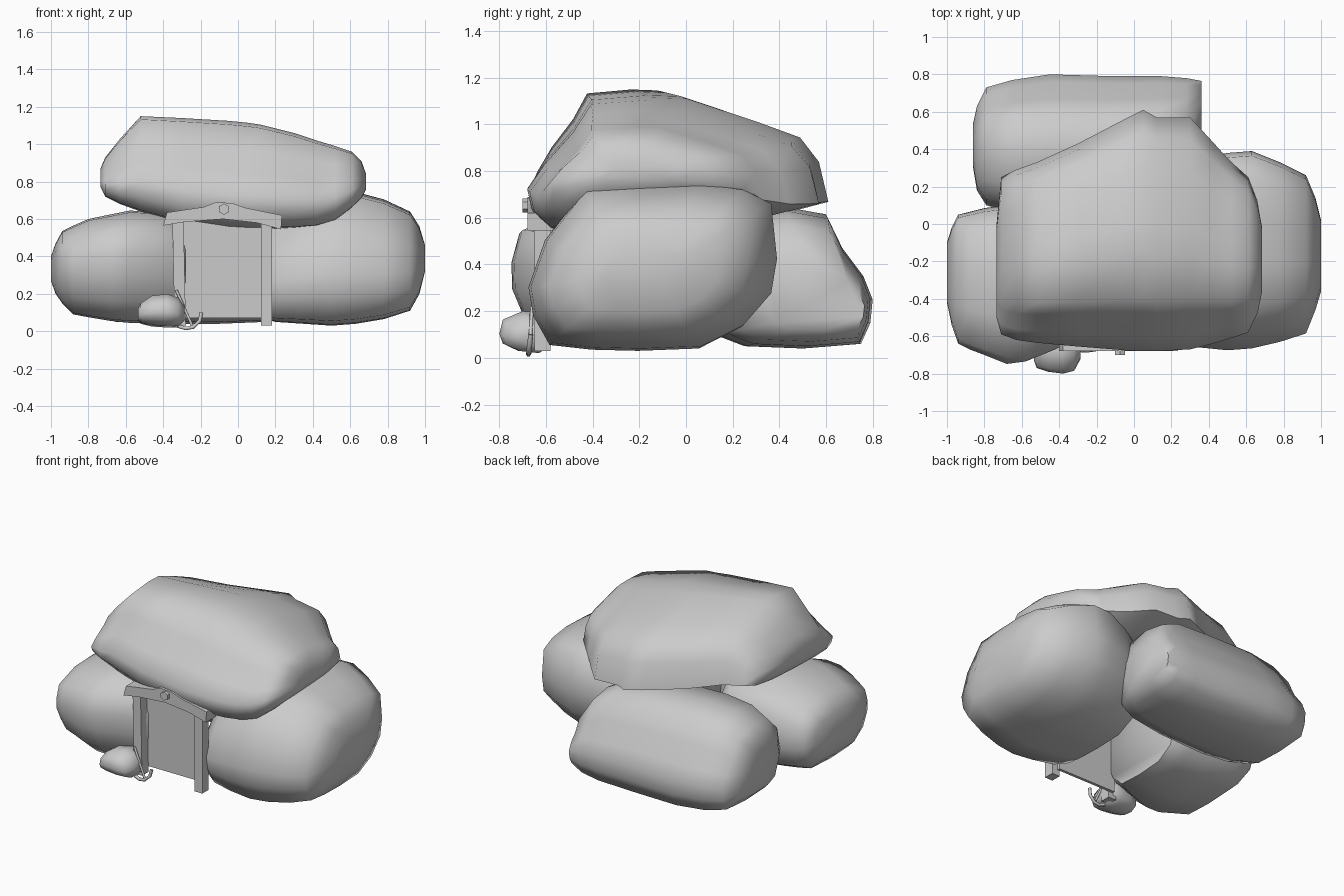
import bpy, bmesh
from mathutils import Vector


def finish(name, bm, angle=None):
    bmesh.ops.recalc_face_normals(bm, faces=bm.faces)
    me = bpy.data.meshes.new(name)
    bm.to_mesh(me)
    bm.free()
    ob = bpy.data.objects.new(name, me)
    bpy.context.collection.objects.link(ob)
    if angle:
        bpy.ops.object.select_all(action='DESELECT')
        ob.select_set(True)
        bpy.context.view_layer.objects.active = ob
        bpy.ops.object.shade_smooth_by_angle(angle=angle)
    return ob


def boulder(name, section, stations):
    """Fit a (y, z) section into the box y0..y1, z0..z1 at each x station."""
    ys, zs = [p[0] for p in section], [p[1] for p in section]
    unit = [((y - min(ys)) / (max(ys) - min(ys)), (z - min(zs)) / (max(zs) - min(zs)))
            for y, z in section]
    bm = bmesh.new()
    rings = [[bm.verts.new((x, y0 + u * (y1 - y0), z0 + v * (z1 - z0))) for u, v in unit]
             for x, y0, y1, z0, z1 in stations]
    n = len(unit)
    for a, b in zip(rings, rings[1:]):
        for i in range(n):
            j = (i + 1) % n
            bm.faces.new((a[i], a[j], b[j], b[i]))
    bm.faces.new(rings[0])
    bm.faces.new(rings[-1])
    return finish(name, bm, 1.15)


def box(name, x0, x1, y0, y1, z0, z1):
    bm = bmesh.new()
    bmesh.ops.create_cube(bm, size=1)
    for v in bm.verts:
        v.co = Vector(((x0 + x1) / 2 + v.co.x * (x1 - x0), (y0 + y1) / 2 + v.co.y * (y1 - y0),
                       (z0 + z1) / 2 + v.co.z * (z1 - z0)))
    return finish(name, bm)


def rod(name, points, radius):
    cu = bpy.data.curves.new(name, 'CURVE')
    cu.dimensions = '3D'
    cu.bevel_depth, cu.bevel_resolution, cu.use_fill_caps = radius, 1, True
    sp = cu.splines.new('POLY')
    sp.points.add(len(points) - 1)
    for p, co in zip(sp.points, points):
        p.co = (*co, 1)
    ob = bpy.data.objects.new(name, cu)
    bpy.context.collection.objects.link(ob)


# Boulders
boulder("top_boulder",
        [(-.68, .74), (-.6, .86), (-.48, 1.0), (-.4, 1.13), (-.15, 1.15), (0, 1.145), (.3, 1.04),
         (.48, .97), (.56, .86), (.6, .68), (.35, .61), (0, .57), (-.4, .55), (-.58, .56), (-.66, .64)],
        [(-.735, -.5, .0, .77, .87), (-.71, -.59, .25, .72, .93), (-.63, -.62, .29, .68, 1.03),
         (-.52, -.635, .33, .64, 1.15), (-.3, -.655, .43, .58, 1.14), (-.05, -.675, .56, .55, 1.125),
         (.05, -.68, .61, .545, 1.115), (.12, -.68, .57, .545, 1.105), (.3, -.67, .57, .55, 1.06),
         (.42, -.64, .44, .56, 1.02), (.52, -.61, .33, .59, .99), (.61, -.58, .25, .66, .96),
         (.66, -.48, .12, .71, .91), (.685, -.36, -.02, .76, .84)])
boulder("right_boulder",
        [(-.67, .3), (-.6, .5), (-.43, .72), (-.2, .735), (.05, .745), (.24, .72), (.36, .66),
         (.385, .42), (.36, .27), (.24, .13), (.06, .04), (-.2, .03), (-.4, .035), (-.58, .055), (-.65, .18)],
        [(.12, -.56, .24, .07, .56), (.2, -.62, .29, .05, .62), (.35, -.66, .35, .04, .7),
         (.5, -.675, .38, .03, .75), (.63, -.665, .39, .04, .745), (.78, -.63, .33, .065, .705),
         (.92, -.585, .26, .11, .64), (.97, -.46, .14, .2, .56), (1, -.36, .02, .32, .46)])
boulder("left_boulder",
        [(-.745, .3), (-.748, .42), (-.715, .55), (-.5, .64), (-.25, .65), (-.02, .61), (.08, .5),
         (.1, .3), (.05, .14), (-.1, .06), (-.35, .045), (-.57, .055), (-.69, .16)],
        [(-1, -.42, -.1, .27, .4), (-.975, -.54, -.02, .2, .47), (-.94, -.64, .05, .15, .535),
         (-.88, -.67, .065, .09, .565), (-.8, -.7, .085, .075, .6), (-.68, -.748, .1, .055, .625),
         (-.58, -.735, .1, .045, .645), (-.42, -.67, .1, .045, .64), (-.34, -.63, .09, .05, .62),
         (-.28, -.59, .06, .06, .59)])
boulder("back_boulder",
        [(.04, .3), (.08, .5), (.2, .62), (.4, .65), (.6, .615), (.67, .47), (.76, .35), (.8, .25),
         (.79, .15), (.75, .06), (.5, .04), (.25, .05), (.12, .1)],
        [(-.86, .3, .54, .2, .42), (-.84, .18, .63, .13, .5), (-.79, .1, .73, .08, .57),
         (-.65, .06, .77, .05, .63), (-.45, .04, .8, .04, .65), (-.1, .06, .79, .04, .65),
         (.15, .1, .79, .05, .63), (.28, .16, .78, .07, .57), (.36, .34, .765, .12, .42)])
boulder("small_rock",
        [(-.8, .1), (-.785, .16), (-.7, .195), (-.61, .19), (-.57, .14), (-.57, .06), (-.63, .02),
         (-.72, .03), (-.785, .06)],
        [(-.535, -.73, -.63, .06, .12), (-.52, -.77, -.6, .04, .15), (-.46, -.79, -.575, .025, .19),
         (-.38, -.8, -.57, .02, .2), (-.32, -.785, -.575, .02, .18), (-.285, -.72, -.6, .06, .13)])

# Door panel and posts
box("door_panel", -.31, .14, -.58, -.56, .07, .6)
for name, x, lean in (("left_post", -.315, .006), ("right_post", .152, 0)):
    post = box(name, x - .03, x + .03, -.65, -.58, .03, .59)
    for v in post.data.vertices:
        v.co.x += -lean if v.co.z > .3 else lean

# Arched lintel
bm = bmesh.new()
prof = [(-.4, .565), (-.28, .585), (-.08, .6), (.1, .58), (.23, .545), (.235, .62), (.04, .66),
        (-.03, .685), (-.12, .69), (-.18, .665), (-.38, .635)]
face = bm.faces.new([bm.verts.new((x, -.68, z)) for x, z in prof])
ext = bmesh.ops.extrude_face_region(bm, geom=[face])
bmesh.ops.translate(bm, vec=(0, .11, 0), verts=[v for v in ext["geom"] if isinstance(v, bmesh.types.BMVert)])
finish("lintel", bm)

# Hex bolt on the lintel
bpy.ops.mesh.primitive_cylinder_add(vertices=6, radius=.03, depth=.04, location=(-.075, -.68, .653),
                                    rotation=(1.5708, 0, 0))
bpy.context.object.name = "lintel_bolt"

# Pickaxe leaning on the left post
rod("pick_handle", [(-.33, -.66, .22), (-.245, -.67, .03)], .008)
rod("pick_head", [(-.32, -.67, .028), (-.28, -.675, .015), (-.24, -.675, .022), (-.205, -.67, .055),
                  (-.195, -.665, .1)], .011)
